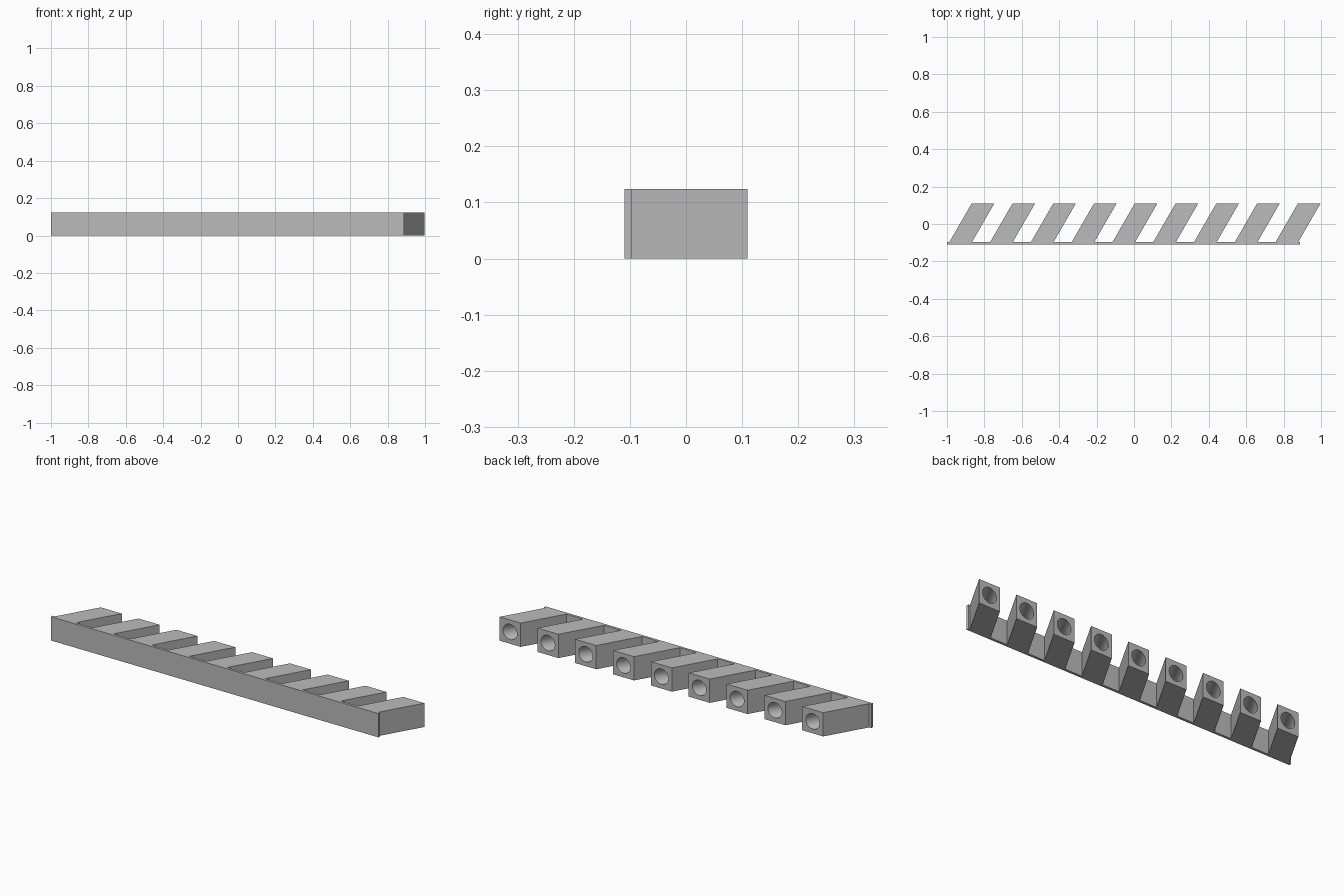
import bpy, bmesh, math
from mathutils import Matrix

cube = bpy.data.objects.get("Cube")
if cube:
    bpy.data.objects.remove(cube, do_unlink=True)

HEIGHT = 0.124
FRONT, PLATE_BACK, BACK = -0.11, -0.0965, 0.11
BLOCK_WIDTH, COUNT, PITCH = 0.121, 9, 0.218
FIRST_X = -0.9265              # middle of the first block where it meets the plate
BORE_RADIUS = 0.04
DEPTH = BACK - PLATE_BACK
LEAN = 1 / math.tan(math.radians(60))

grey = bpy.data.materials.new("plain grey")
grey.use_nodes = True
grey.diffuse_color = (0.5, 0.5, 0.5, 1)
grey.node_tree.nodes["Principled BSDF"].inputs["Base Color"].default_value = (0.5, 0.5, 0.5, 1)


def add_object(name, bm):
    bmesh.ops.recalc_face_normals(bm, faces=bm.faces)
    mesh = bpy.data.meshes.new(name)
    bm.to_mesh(mesh)
    bm.free()
    mesh.materials.append(grey)
    obj = bpy.data.objects.new(name, mesh)
    bpy.context.collection.objects.link(obj)
    return obj


def box(x0, x1, y0, y1, z0, z1):
    bm = bmesh.new()
    bmesh.ops.create_cube(bm, size=1)
    bmesh.ops.scale(bm, vec=(x1 - x0, y1 - y0, z1 - z0), verts=bm.verts)
    bmesh.ops.translate(bm, vec=((x0 + x1) / 2, (y0 + y1) / 2, (z0 + z1) / 2), verts=bm.verts)
    return bm


def lean(bm):
    """Slide points sideways in proportion to their distance behind the plate."""
    for v in bm.verts:
        v.co.x += v.co.y * LEAN


# Thin front plate
add_object("front_plate", box(-1, 0.887, FRONT, PLATE_BACK, 0, HEIGHT))

# Slanted block
bm = box(-BLOCK_WIDTH / 2, BLOCK_WIDTH / 2, 0, DEPTH, 0, HEIGHT)
lean(bm)
blocks = add_object("slanted_blocks", bm)
blocks.location = (FIRST_X, PLATE_BACK, 0)

# Slanted bore, round on the back face and closed by the plate
bm = bmesh.new()
bmesh.ops.create_cone(bm, cap_ends=True, segments=32, radius1=BORE_RADIUS,
                      radius2=BORE_RADIUS, depth=DEPTH * 1.2)
bmesh.ops.transform(bm, matrix=Matrix.Translation((0, DEPTH / 2, HEIGHT / 2))
                    @ Matrix.Rotation(math.pi / 2, 4, "X"), verts=bm.verts)
lean(bm)
cutter = add_object("bore_cutter", bm)
cutter.location = blocks.location
cutter.hide_render = True

# Drill the block, then repeat it along the plate
drill = blocks.modifiers.new("bore", "BOOLEAN")
drill.operation = "DIFFERENCE"
drill.solver = "EXACT"
drill.object = cutter
row = blocks.modifiers.new("row", "ARRAY")
row.count = COUNT
row.use_relative_offset = False
row.use_constant_offset = True
row.constant_offset_displace = (PITCH, 0, 0)

bpy.context.view_layer.update()
bpy.ops.object.select_all(action="DESELECT")
blocks.select_set(True)
bpy.context.view_layer.objects.active = blocks
for name in ("bore", "row"):
    bpy.ops.object.modifier_apply(modifier=name)
bpy.data.objects.remove(cutter, do_unlink=True)
bpy.ops.object.shade_smooth_by_angle(angle=math.radians(30))
